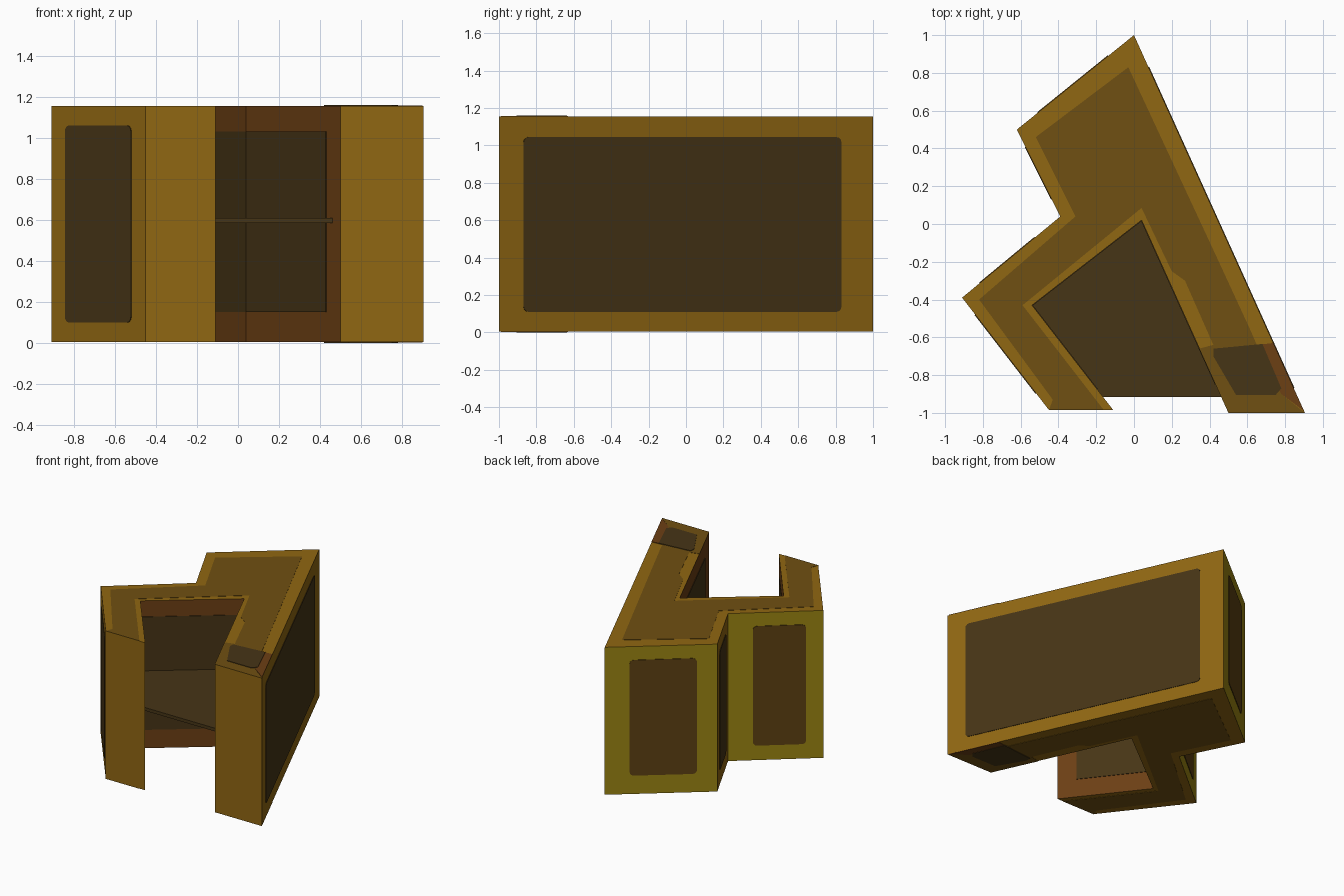
import bpy, bmesh
from mathutils import Vector

cube = bpy.data.objects.get("Cube")
if cube:
    bpy.data.objects.remove(cube, do_unlink=True)


def material(name, r, g, b):
    mat = bpy.data.materials.new(name)
    mat.use_nodes = True
    mat.diffuse_color = (r, g, b, 1)
    node = next(n for n in mat.node_tree.nodes if n.type == 'BSDF_PRINCIPLED')
    node.inputs["Base Color"].default_value = (r, g, b, 1)
    node.inputs["Roughness"].default_value = 0.9
    return mat


gold = material("gold", 0.28, 0.135, 0.006)
olive = material("olive", 0.33, 0.235, 0.006)
umber = material("umber", 0.16, 0.08, 0.006)
walnut = material("walnut", 0.11, 0.053, 0.006)
russet = material("russet", 0.15, 0.05, 0.007)
dark = material("dark", 0.062, 0.035, 0.008)

LOW, HIGH = 0.006, 1.154


def add_object(name, bm, mats):
    mesh = bpy.data.meshes.new(name)
    bm.to_mesh(mesh)
    bm.free()
    for mat in mats:
        mesh.materials.append(mat)
    obj = bpy.data.objects.new(name, mesh)
    bpy.context.collection.objects.link(obj)
    return obj


def prism(name, points, z0, z1, mats, side_slots):
    """Upright prism; each side takes its material slot from side_slots."""
    bm = bmesh.new()
    low = [bm.verts.new((x, y, z0)) for x, y in points]
    high = [bm.verts.new((x, y, z1)) for x, y in points]
    bm.faces.new(high)
    bm.faces.new(low[::-1])
    for i, slot in enumerate(side_slots):
        j = (i + 1) % len(points)
        bm.faces.new((low[i], low[j], high[j], high[i])).material_index = slot
    return add_object(name, bm, mats)


def plate(name, points, normal, mat, thick=0.003, corner=0.0):
    """Thin painted plate lying on a surface, with optional cut corners."""
    bm = bmesh.new()
    face = bm.faces.new([bm.verts.new(p) for p in points])
    if corner:
        bmesh.ops.bevel(bm, geom=bm.verts[:], offset=corner, segments=3,
                        profile=0.5, affect='VERTICES')
    bm.normal_update()
    for face in bm.faces:
        if face.normal.dot(normal) < 0:
            face.normal_flip()
    obj = add_object(name, bm, [mat])
    mod = obj.modifiers.new("thickness", 'SOLIDIFY')
    mod.thickness = thick
    mod.offset = 1


# Body: one angular plan raised to full height
plan = [(0, 1), (-0.62, 0.5), (-0.39, 0.04), (-0.91, -0.39), (-0.45, -0.985),
        (-0.11, -0.985), (-0.54, -0.43), (0.04, 0.02), (0.5, -1), (0.905, -1)]
prism("body", plan, LOW, HIGH, [gold, olive, russet],
      [1, 0, 1, 0, 0, 2, 2, 2, 0, 0])


# Shelf between the two arms
prism("shelf", [(0.04, 0.02), (-0.54, -0.43), (-0.165, -0.915), (0.462, -0.915)],
      0.585, 0.61, [dark], [0] * 4)


# Wall panels: wall number, span along the wall, bottom, top
def wall_panel(name, wall, u0, u1, z0, z1, mat, corner):
    a = Vector((*plan[wall], 0))
    b = Vector((*plan[(wall + 1) % len(plan)], 0))
    normal = (b - a).cross(Vector((0, 0, 1)))
    points = [a.lerp(b, u) + Vector((0, 0, z))
              for u, z in ((u0, z0), (u1, z0), (u1, z1), (u0, z1))]
    plate(name, points, normal, mat, 0.004, corner)


wall_panel("back_panel", 0, 0.22, 0.82, 0.15, 1.05, walnut, 0.03)
wall_panel("notch_panel", 1, 0.2, 0.8, 0.12, 1.05, dark, 0.03)
wall_panel("side_back_panel", 2, 0.26, 0.82, 0.12, 1.05, walnut, 0.03)
wall_panel("side_front_panel", 3, 0.15, 0.85, 0.1, 1.06, dark, 0.03)
wall_panel("inner_side_panel", 5, 0.2, 1, 0.15, 1.03, dark, 0)
wall_panel("inner_back_panel", 6, 0, 1, 0.15, 1.03, dark, 0)
wall_panel("inner_arm_panel", 7, 0, 0.85, 0.15, 1.03, dark, 0)
wall_panel("long_side_panel", 9, 0.065, 0.915, 0.11, 1.045, dark, 0.03)

# Painted fields, repeated on the top and the underside
field = [(-0.03, 0.83), (-0.52, 0.46), (-0.31, 0.04), (-0.82, -0.4),
         (-0.43, -0.93), (-0.45, -0.985), (-0.16, -0.985), (-0.59, -0.43),
         (0.04, 0.085), (0.2, -0.25), (0.27, -0.3), (0.42, -0.64),
         (0.345, -0.66), (0.5, -1), (0.905, -1), (0.78, -0.9),
         (0.65, -0.64), (0.62, -0.57), (0.44, -0.18)]
corner_patch = [(0.65, -0.64), (0.738, -0.63), (0.9, -0.99), (0.78, -0.9)]
end_patch = [(0.42, -0.66), (0.68, -0.635), (0.78, -0.87), (0.75, -0.905),
             (0.54, -0.905), (0.42, -0.7)]
for side, z, way in (("top", HIGH, 1), ("bottom", LOW, -1)):
    for part, outline, mat, thick in (("field", field, umber, 0.002),
                                      ("corner_patch", corner_patch, russet, 0.004),
                                      ("end_patch", end_patch, dark, 0.006)):
        plate(side + "_" + part, [(x, y, z) for x, y in outline],
              Vector((0, 0, way)), mat, thick)
